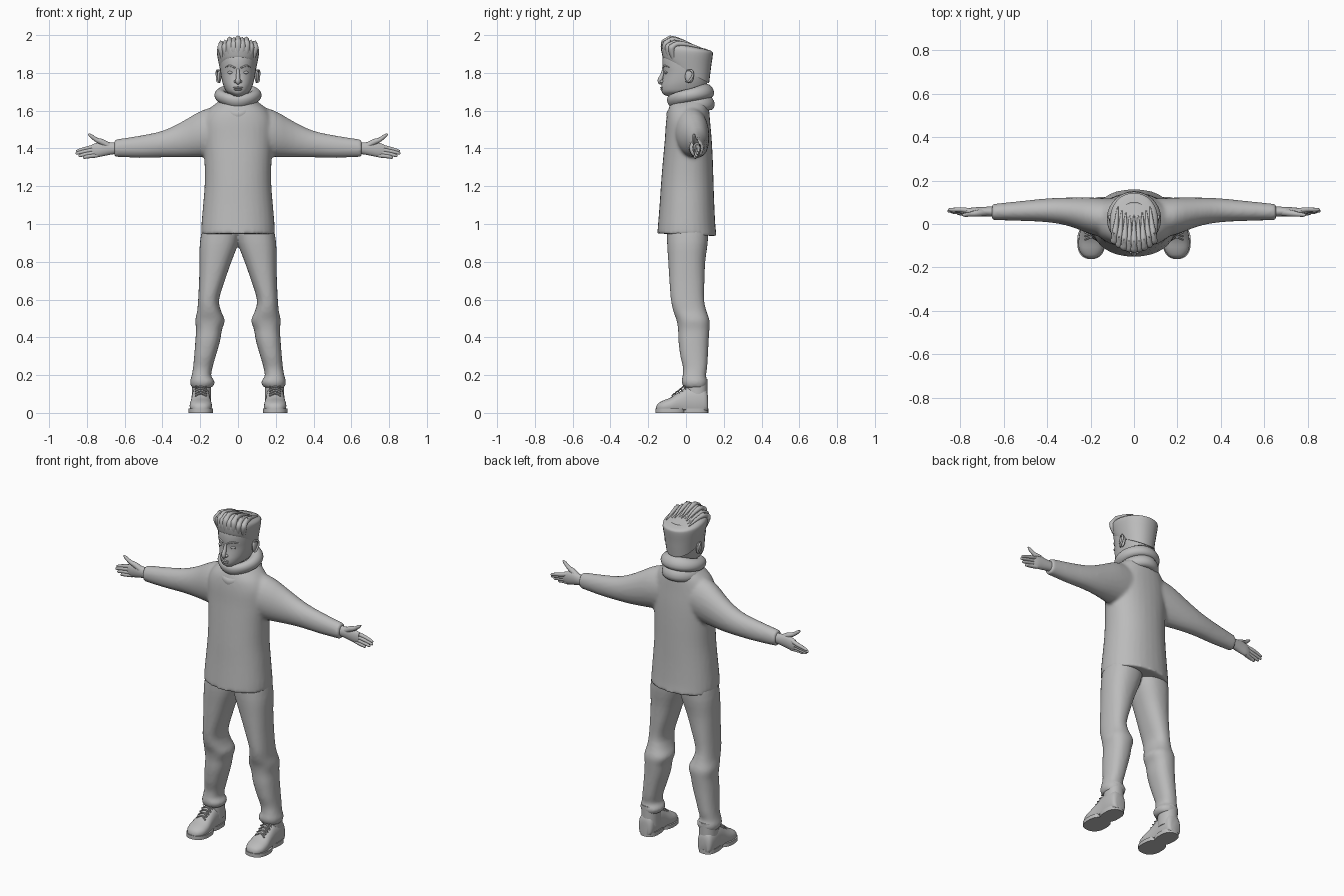
import bpy, bmesh, math
from mathutils import Vector

grey = bpy.data.materials.new("plain_grey")
grey.diffuse_color = (0.5, 0.5, 0.5, 1)


def oval(n, p=2.0):
    """Unit superellipse points."""
    pts = []
    for i in range(n):
        c, s = math.cos(2 * math.pi * i / n), math.sin(2 * math.pi * i / n)
        pts.append((math.copysign(abs(c) ** (2 / p), c), math.copysign(abs(s) ** (2 / p), s)))
    return pts


def flat_ring(x0, x1, y0, y1, zf, zb=None, p=2.2, n=32):
    """Horizontal section; zf and zb are its front and back heights."""
    zb = zf if zb is None else zb
    return [Vector(((x0 + x1) / 2 + a * (x1 - x0) / 2, (y0 + y1) / 2 + b * (y1 - y0) / 2,
                    zf + (zb - zf) * (b + 1) / 2)) for a, b in oval(n, p)]


def side_ring(x, z0, z1, y0, y1, n=24):
    """Section across the arm."""
    return [Vector((x, (y0 + y1) / 2 + a * (y1 - y0) / 2, (z0 + z1) / 2 + b * (z1 - z0) / 2))
            for a, b in oval(n)]


def tube(points, n=10):
    """Round sections (x, y, z, radius) along a path."""
    pts = [Vector(q[:3]) for q in points]
    rings = []
    for i, q in enumerate(pts):
        d = (pts[min(i + 1, len(pts) - 1)] - pts[max(i - 1, 0)]).normalized()
        u = d.cross(Vector((0.3, 1, 0.2))).normalized()
        v = d.cross(u)
        rings.append([q + (u * a + v * b) * points[i][3] for a, b in oval(n)])
    return rings


def ball(x, y, z, rx, ry, rz):
    steps = [math.pi * k / 8 for k in range(9)]
    return [flat_ring(x - rx * s, x + rx * s, y - ry * s, y + ry * s, z - rz * math.cos(t), p=2, n=16)
            for t in steps for s in [max(math.sin(t), 0.05)]]


def both(rings):
    """The given part and its mirror image."""
    return [rings, [[Vector((-v.x, v.y, v.z)) for v in r] for r in rings]]


def smooth_rings(rings, closed, steps):
    """Catmull-Rom interpolation between the sections."""
    out, m = [], len(rings)
    for i in range(m if closed else m - 1):
        k = [(i + o) % m if closed else min(max(i + o, 0), m - 1) for o in (-1, 0, 1, 2)]
        for j in range(steps):
            t = j / steps
            w = ((-t + 2 * t * t - t ** 3) / 2, (2 - 5 * t * t + 3 * t ** 3) / 2,
                 (t + 4 * t * t - 3 * t ** 3) / 2, (t ** 3 - t * t) / 2)
            out.append([sum((rings[k[a]][q] * w[a] for a in range(4)), Vector())
                        for q in range(len(rings[0]))])
    return out if closed else out + [rings[-1]]


def part(name, lofts, closed=False, voxel=0, steps=3, angle=40):
    bm = bmesh.new()
    for rings in lofts:
        loops = [[bm.verts.new(v) for v in r] for r in smooth_rings(rings, closed, steps)]
        n = len(loops[0])
        for a, b in zip(loops, loops[1:] + (loops[:1] if closed else [])):
            for q in range(n):
                bm.faces.new((a[q], a[(q + 1) % n], b[(q + 1) % n], b[q]))
        if not closed:
            bm.faces.new(loops[0])
            bm.faces.new(loops[-1])
    bmesh.ops.recalc_face_normals(bm, faces=bm.faces)
    mesh = bpy.data.meshes.new(name)
    bm.to_mesh(mesh)
    bm.free()
    mesh.materials.append(grey)
    ob = bpy.data.objects.new(name, mesh)
    bpy.context.collection.objects.link(ob)
    bpy.ops.object.select_all(action='DESELECT')
    ob.select_set(True)
    bpy.context.view_layer.objects.active = ob
    if voxel:  # fuse overlapping limbs into one cloth surface
        r = ob.modifiers.new("fuse", 'REMESH')
        r.mode, r.voxel_size, r.use_smooth_shade = 'VOXEL', voxel, True
        s = ob.modifiers.new("soften", 'SMOOTH')
        s.factor, s.iterations = 0.5, 5
    else:
        bpy.ops.object.shade_smooth_by_angle(angle=math.radians(angle))
    return ob


# Sweater: body (half width, front, back, front height, back height) and sleeves
body = [(.196, -.152, .162, .950, .936), (.194, -.148, .156, 1.0, .99), (.185, -.14, .15, 1.1, 1.1),
        (.176, -.132, .146, 1.22, 1.22), (.178, -.122, .142, 1.34, 1.34), (.186, -.112, .136, 1.45, 1.45),
        (.185, -.106, .128, 1.54, 1.54), (.155, -.096, .122, 1.60, 1.61), (.10, -.08, .115, 1.64, 1.66)]
sleeve = [(.08, 1.36, 1.63, -.075, .115), (.19, 1.355, 1.602, -.05, .122), (.30, 1.352, 1.54, -.01, .122),
          (.40, 1.352, 1.494, .008, .118), (.52, 1.35, 1.468, .014, .106), (.655, 1.355, 1.447, .018, .092)]
part("sweater", [[flat_ring(-w, w, a, b, f, k) for w, a, b, f, k in body]]
     + both([side_ring(*s) for s in sleeve]), voxel=.01)

# Trousers: each leg (inner x, outer x, front, back, height), gathered at knee and ankle
leg = [(.135, .247, -.012, .108, .135), (.123, .254, -.024, .115, .165), (.142, .246, -.018, .106, .195),
       (.135, .238, -.016, .112, .24), (.118, .232, -.03, .116, .30), (.095, .226, -.04, .12, .38),
       (.085, .222, -.042, .124, .44), (.07, .226, -.05, .125, .49), (.09, .216, -.068, .108, .54),
       (.10, .211, -.08, .096, .60), (.07, .206, -.088, .098, .70), (.035, .204, -.094, .102, .80),
       (-.002, .202, -.10, .115, .90), (-.02, .185, -.10, .12, 1.0)]
part("trousers", both([flat_ring(*s, p=2.3) for s in leg]), voxel=.009)

# Boots: uppers built heel to toe, with flat undersides
boot = [(.117, .028, .085), (.105, .044, .125), (.06, .05, .145), (.01, .05, .14), (-.035, .053, .112),
        (-.08, .059, .082), (-.12, .055, .066), (-.148, .036, .05), (-.158, .014, .032)]
uppers = [[Vector((.197 + a * w, y, .012 + (h - .012) * max(0, b * .62 + .38))) for a, b in oval(24, 2.3)]
          for y, w, h in boot]
part("boots", both(uppers))
part("boot_collars", both([flat_ring(.143, .243, .0, .113, z) for z in (.06, .12, .18)]))
part("front_soles", both([flat_ring(.133, .262, -.162, -.0, z, p=2.4) for z in (0, .01, .022)]))
part("heel_soles", both([flat_ring(.145, .247, -.03, .118, z, p=2.6) for z in (0, .01, .024)]))
laces = []
for i in range(5):
    y, z = -.062 + i * .016, .097 + i * .0125
    for d in (-.012, .012):
        laces += both(tube([(.167, y - d, z - .008, .004), (.197, y, z + .005, .004),
                            (.227, y + d, z - .008, .004)], 6))
part("laces", laces)

# Hands: palm, four fingers and a raised thumb
palm = [(.63, 1.372, 1.432, .032, .082), (.67, 1.368, 1.432, .035, .08), (.71, 1.36, 1.436, .036, .078),
        (.745, 1.354, 1.43, .04, .076), (.772, 1.358, 1.422, .046, .07)]
part("palms", both([side_ring(*s) for s in palm]))
fingers = []
for z, tx, tz, y in ((1.414, .857, 1.386, .066), (1.398, .86, 1.373, .06),
                     (1.38, .845, 1.36, .055), (1.364, .82, 1.35, .05)):
    fingers += both(tube([(.745, .058, z, .0125), (.79, y, z * .6 + tz * .4, .011),
                          ((tx + .79) / 2, y, z * .25 + tz * .75 + .002, .0095),
                          (tx - .006, y, tz + .001, .007), (tx, y, tz, .002)]))
part("fingers", fingers)
part("thumbs", both(tube([(.675, .055, 1.408, .017), (.72, .05, 1.434, .016), (.752, .045, 1.447, .0115),
                          (.78, .042, 1.468, .009), (.793, .042, 1.477, .003)])))

# Scarf: two thick tilted loops, the lower one dropping to a point in front
def scarf_loop(rx, ry, z, tilt, drop, r, h):
    rings = []
    for i in range(20):
        t = 2 * math.pi * i / 20
        s, c = math.sin(t), math.cos(t)
        zc = z - tilt * c - drop * max(0, c) ** 4
        rings.append([Vector(((rx + r * a) * s, .024 - (ry + r * a) * c, zc + h * b + .012 * a * c))
                      for a, b in oval(14)])
    return rings

part("scarf_upper", [scarf_loop(.09, .09, 1.682, .024, .012, .035, .036)], closed=True)
part("scarf_lower", [scarf_loop(.078, .092, 1.622, .022, .032, .036, .04)], closed=True)

# Head (half width, front, back, height)
skull = [(.056, -.05, .08, 1.58), (.056, -.055, .085, 1.655), (.04, -.112, .088, 1.682),
         (.062, -.128, .10, 1.70), (.076, -.130, .108, 1.73), (.085, -.125, .116, 1.76),
         (.092, -.120, .122, 1.80), (.096, -.125, .128, 1.84), (.098, -.122, .13, 1.89), (.08, -.1, .1, 1.93)]
part("head", [[flat_ring(-w, w, a, b, z, p=2.1) for w, a, b, z in skull]])
part("nose", [tube([(0, -.116, 1.825, .007), (0, -.126, 1.79, .010), (0, -.137, 1.762, .013),
                    (0, -.135, 1.75, .012), (0, -.12, 1.742, .006)])])
part("nostrils", both(ball(.012, -.128, 1.754, .010, .011, .008)))
part("lips", [ball(0, -.126, 1.722, .026, .011, .005), ball(0, -.125, 1.712, .021, .011, .006)])
part("eyes", both(ball(.039, -.104, 1.802, .017, .012, .008)))
part("eyebrows", both(tube([(.015, -.123, 1.826, .004), (.042, -.114, 1.838, .005), (.07, -.088, 1.83, .002)])))
part("ears", both(ball(.099, .018, 1.782, .011, .023, .036))
     + both(tube([(.097, .0, 1.755, .004), (.108, .012, 1.752, .005), (.112, .036, 1.785, .006),
                  (.111, .03, 1.812, .006), (.101, .004, 1.812, .004)])))

# Hair: flat-topped cap, rising at the front into a swept quiff
cap = [(.093, -.108, .122, 1.868, 1.745), (.099, -.122, .128, 1.882, 1.79), (.106, -.127, .134, 1.90, 1.84),
       (.112, -.130, .142, 1.925, 1.895), (.106, -.125, .138, 1.95, 1.913),
       (.08, -.105, .108, 1.968, 1.925), (.03, -.05, .04, 1.97, 1.945)]
part("hair", [[flat_ring(-w, w, a, b, f, k) for w, a, b, f, k in cap]])
locks = []
for i in range(9):
    x = (i - 4) * .022
    drop = 3.6 * x * x + (.008 if i % 2 else 0)
    y = -.108 + 5 * x * x
    locks.append(tube([(x * .9, y + .005, 1.875, .012), (x, y - .006, 1.92, .018),
                       (x * 1.03, y - .004, 1.965 - drop, .018), (x, y + .025, 1.982 - drop, .015),
                       (x * .92, y + .08, 1.972 - drop * .8, .010), (x * .85, y + .15, 1.945 - drop * .5, .003)]))
    locks.append(tube([(x * .95, y + .01, 1.95 - drop, .014), (x * 1.02, y + .012, 1.98 - drop, .010),
                       (x * 1.06, y + .028, 1.998 - drop, .002)]))
part("hair_locks", locks)
